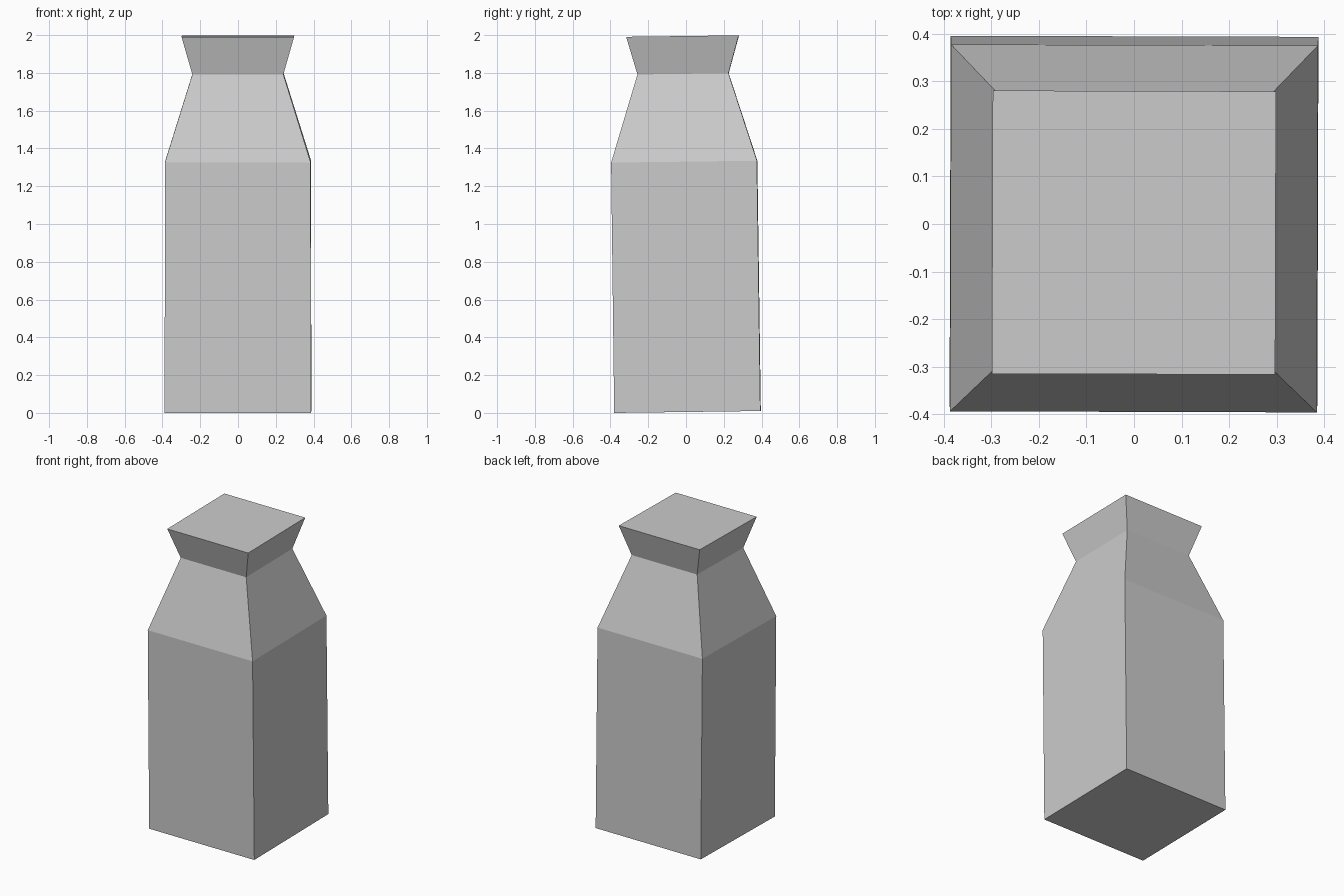
import bpy, bmesh
from mathutils import Matrix

if "Cube" in bpy.data.objects:
    bpy.data.objects.remove(bpy.data.objects["Cube"])

# Square cross-sections: (height, half width) for base, shoulder, neck, lip
SECTIONS = [(0.0, 0.387), (1.325, 0.386), (1.79, 0.241), (1.99, 0.298)]

bm = bmesh.new()
rings = [[bm.verts.new((sx * h, sy * h, z))
          for sx, sy in ((-1, -1), (1, -1), (1, 1), (-1, 1))]
         for z, h in SECTIONS]

# Side walls between neighbouring sections
for low, high in zip(rings, rings[1:]):
    for i in range(4):
        j = (i + 1) % 4
        bm.faces.new((low[i], low[j], high[j], high[i]))

# Flat base and top
bm.faces.new(rings[0][::-1])
bm.faces.new(rings[-1])

# The bottle leans very slightly to the front
lean = (Matrix.Translation((0, 0.008, 0.005))
        @ Matrix.Rotation(-0.003, 4, 'Z') @ Matrix.Rotation(0.0131, 4, 'X'))
bm.transform(lean)

mesh = bpy.data.meshes.new("square_bottle")
bm.to_mesh(mesh)
bm.free()
bottle = bpy.data.objects.new("square_bottle", mesh)
bpy.context.collection.objects.link(bottle)
